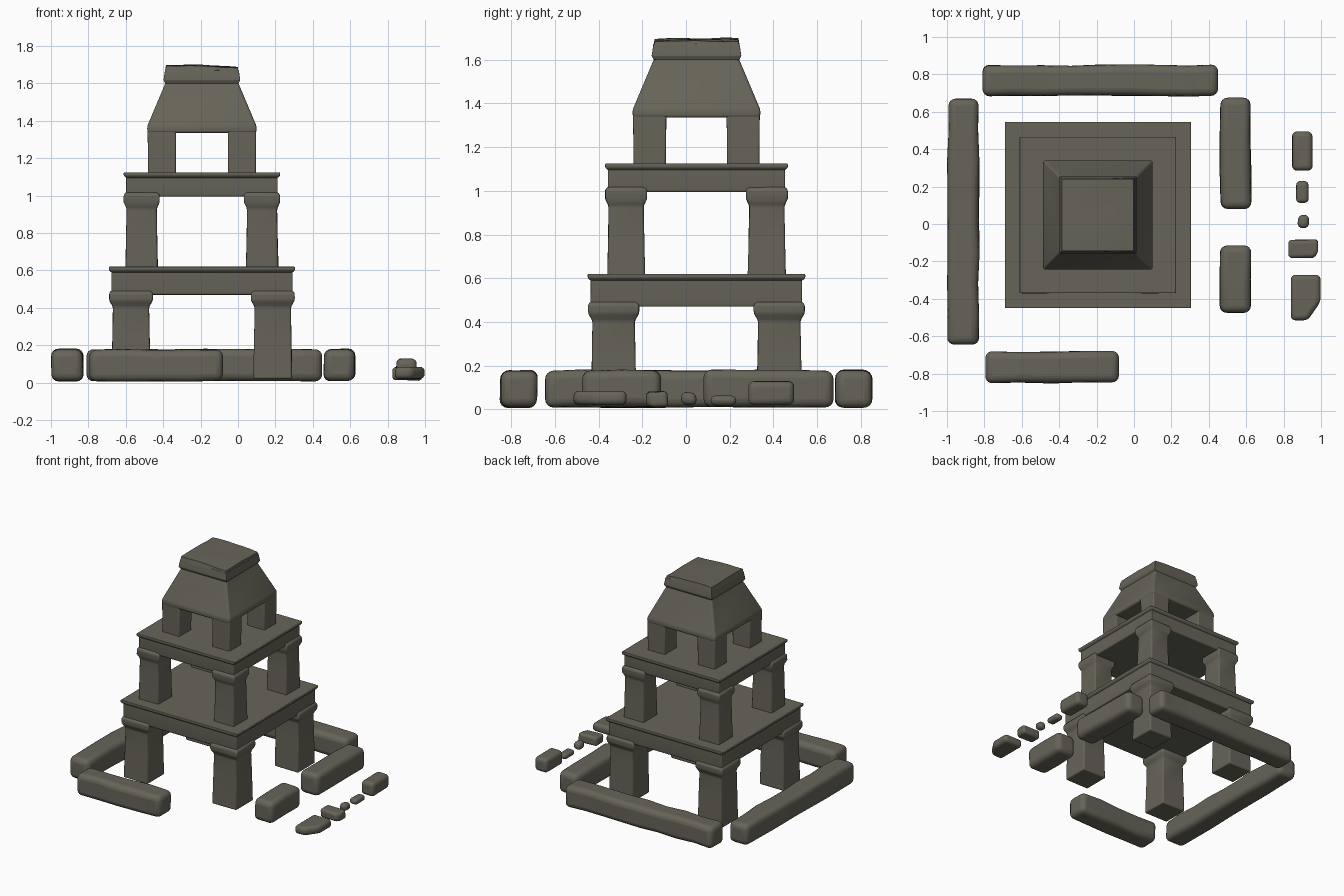
import bpy, bmesh, math, random
from mathutils import Vector, noise

if "Cube" in bpy.data.objects:
    bpy.data.objects.remove(bpy.data.objects["Cube"])

random.seed(4)
stone = bpy.data.materials.new("weathered stone")
stone.diffuse_color = (0.135, 0.128, 0.098, 1)
stone.use_nodes = True
stone.node_tree.nodes["Principled BSDF"].inputs["Base Color"].default_value = stone.diffuse_color

CX, CY = -0.193, 0.048   # tower centre


def finish(name, bm, bevel, segments=3):
    bmesh.ops.recalc_face_normals(bm, faces=bm.faces[:])
    me = bpy.data.meshes.new(name)
    bm.to_mesh(me)
    bm.free()
    me.materials.append(stone)
    ob = bpy.data.objects.new(name, me)
    bpy.context.collection.objects.link(ob)
    mod = ob.modifiers.new("worn edges", 'BEVEL')
    mod.width, mod.segments = bevel, segments
    mod.limit_method, mod.angle_limit = 'ANGLE', math.radians(25)
    bpy.context.view_layer.objects.active = ob
    ob.select_set(True)
    bpy.ops.object.shade_smooth_by_angle(angle=math.radians(40))
    ob.select_set(False)
    return ob


def wear(bm, center, amount, scale=4.0):
    """Push vertices slightly towards the part's axis for a weathered surface."""
    for v in bm.verts:
        n = 0.5 + 0.5 * noise.noise(v.co * scale)
        d = Vector((center[0] - v.co.x, center[1] - v.co.y, 0))
        if d.length > 1e-4:
            v.co += d.normalized() * amount * n


def loft(name, cx, cy, rings, bevel, worn=0.0):
    """Stack of rectangles (half x, half y, z)."""
    bm = bmesh.new()
    loops = [[bm.verts.new((cx + sx * hx, cy + sy * hy, z))
              for sx, sy in ((-1, -1), (1, -1), (1, 1), (-1, 1))] for hx, hy, z in rings]
    for a, b in zip(loops, loops[1:]):
        for i in range(4):
            j = (i + 1) % 4
            bm.faces.new((a[i], a[j], b[j], b[i]))
    bm.faces.new(loops[0][::-1])
    bm.faces.new(loops[-1])
    if worn:
        wear(bm, (cx, cy), worn)
    return finish(name, bm, bevel)


def block(name, x0, x1, y0, y1, z0, z1, bevel, worn, chip=0.0):
    """Rounded stone, sliced along its length and unevenly worn."""
    bm = bmesh.new()
    size = Vector((x1 - x0, y1 - y0, z1 - z0))
    mid = Vector((x0 + x1, y0 + y1, z0 + z1)) / 2
    bmesh.ops.create_cube(bm, size=1)
    for v in bm.verts:
        v.co = Vector([v.co[i] * size[i] for i in range(3)]) + mid
    if chip:   # broken corner
        geom = bm.verts[:] + bm.edges[:] + bm.faces[:]
        cut = bmesh.ops.bisect_plane(bm, geom=geom, plane_co=(x1 - chip * 0.7, y0, 0),
                                     plane_no=(1, -0.7, 0), clear_outer=True)
        edges = [e for e in cut['geom_cut'] if isinstance(e, bmesh.types.BMEdge)]
        bmesh.ops.holes_fill(bm, edges=edges)
    axis = 0 if size.x > size.y else 1
    n = int(size[axis] / 0.15)
    for k in range(1, n):
        co, no = mid.copy(), Vector((0, 0, 0))
        co[axis] += size[axis] * (k / n - 0.5)
        no[axis] = 1
        bmesh.ops.bisect_plane(bm, geom=bm.verts[:] + bm.edges[:] + bm.faces[:],
                               plane_co=co, plane_no=no)
    for v in bm.verts:
        for i in range(3):
            if i != axis:
                v.co[i] += math.copysign(random.uniform(0, worn), mid[i] - v.co[i])
    return finish(name, bm, bevel, 4)


def tier(label, pillar_h, off, cap_h, slab_h, lip_h, z0, z_cap, z_slab, z_top):
    """Four pillars with capitals carrying a slab with a thin lip."""
    for sx in (-1, 1):
        for sy in (-1, 1):
            p = pillar_h
            rings = [(p + 0.004, p + 0.004, z0), (p, p, (z0 + z_cap) / 2), (p - 0.003, p - 0.003, z_cap - 0.035),
                     (cap_h, cap_h, z_cap), (cap_h, cap_h, z_slab + 0.012),
                     (cap_h - 0.015, cap_h - 0.015, z_slab + 0.025)]
            loft(label + " pillar", CX + sx * off, CY + sy * off, rings, 0.012, 0.006)
    s, l = slab_h, lip_h
    loft(label + " slab", CX, CY, [(s - 0.004, s - 0.004, z_slab), (s, s, z_slab + 0.02),
                                   (s, s, z_top - 0.025)], 0.006)
    loft(label + " slab lip", CX, CY, [(l - 0.012, l - 0.012, z_top - 0.03), (l, l, z_top - 0.018),
                                       (l, l, z_top)], 0.005)


tier("lower", 0.102, 0.379, 0.119, 0.484, 0.498, 0.02, 0.44, 0.47, 0.62)
tier("middle", 0.085, 0.322, 0.098, 0.405, 0.418, 0.61, 0.965, 0.995, 1.125)

# tapered roof on four short legs
for sx in (-1, 1):
    for sy in (-1, 1):
        loft("roof leg", CX + sx * 0.214, CY + sy * 0.214,
             [(0.075, 0.075, 1.115), (0.077, 0.077, 1.36)], 0.008, 0.003)
loft("tapered roof", CX, CY, [(0.291, 0.291, 1.335), (0.293, 0.293, 1.37),
                              (0.196, 0.196, 1.60), (0.19, 0.19, 1.62)], 0.012)

# roof cap with dented top
bm = bmesh.new()
bmesh.ops.create_cube(bm, size=1)
bmesh.ops.subdivide_edges(bm, edges=bm.edges[:], cuts=5, use_grid_fill=True)
for v in bm.verts:
    t = v.co.z + 0.5
    half = 0.208 - 0.016 * t - (0.012 if t < 0.1 else 0)
    x, y = v.co.x * 2, v.co.y * 2
    dent = 0.0
    if t > 0.7:
        dent = 0.016 * (0.5 + 0.5 * noise.noise(Vector((x * 1.5, y * 1.5, 3)))) \
            + 0.02 * max(0, x + abs(y) * 0.2 - 0.5)
    v.co = (CX + x * half, CY + y * half, 1.60 + 0.105 * t - dent)
finish("roof cap", bm, 0.02)

# low boundary walls
for name, x0, x1, y0, y1 in [("back wall", -0.81, 0.45, 0.68, 0.855),
                             ("left wall", -1.0, -0.825, -0.645, 0.67),
                             ("front wall", -0.795, -0.08, -0.855, -0.675),
                             ("right wall", 0.455, 0.63, 0.08, 0.675),
                             ("right wall stub", 0.455, 0.63, -0.475, -0.115)]:
    block(name, x0, x1, y0, y1, 0.005, 0.183, 0.038, 0.01)

# fallen rubble beside the right wall
block("large rubble", 0.837, 1.0, -0.515, -0.272, 0.018, 0.088, 0.025, 0.004, chip=0.1)
block("flat rubble", 0.825, 0.985, -0.187, -0.078, 0.01, 0.085, 0.03, 0.01, chip=0.03)
block("pebble", 0.873, 0.943, -0.022, 0.048, 0.015, 0.083, 0.025, 0.01)
block("small rubble", 0.865, 0.935, 0.113, 0.23, 0.015, 0.065, 0.022, 0.004)
block("tall rubble", 0.842, 0.957, 0.285, 0.495, 0.018, 0.133, 0.028, 0.006)
